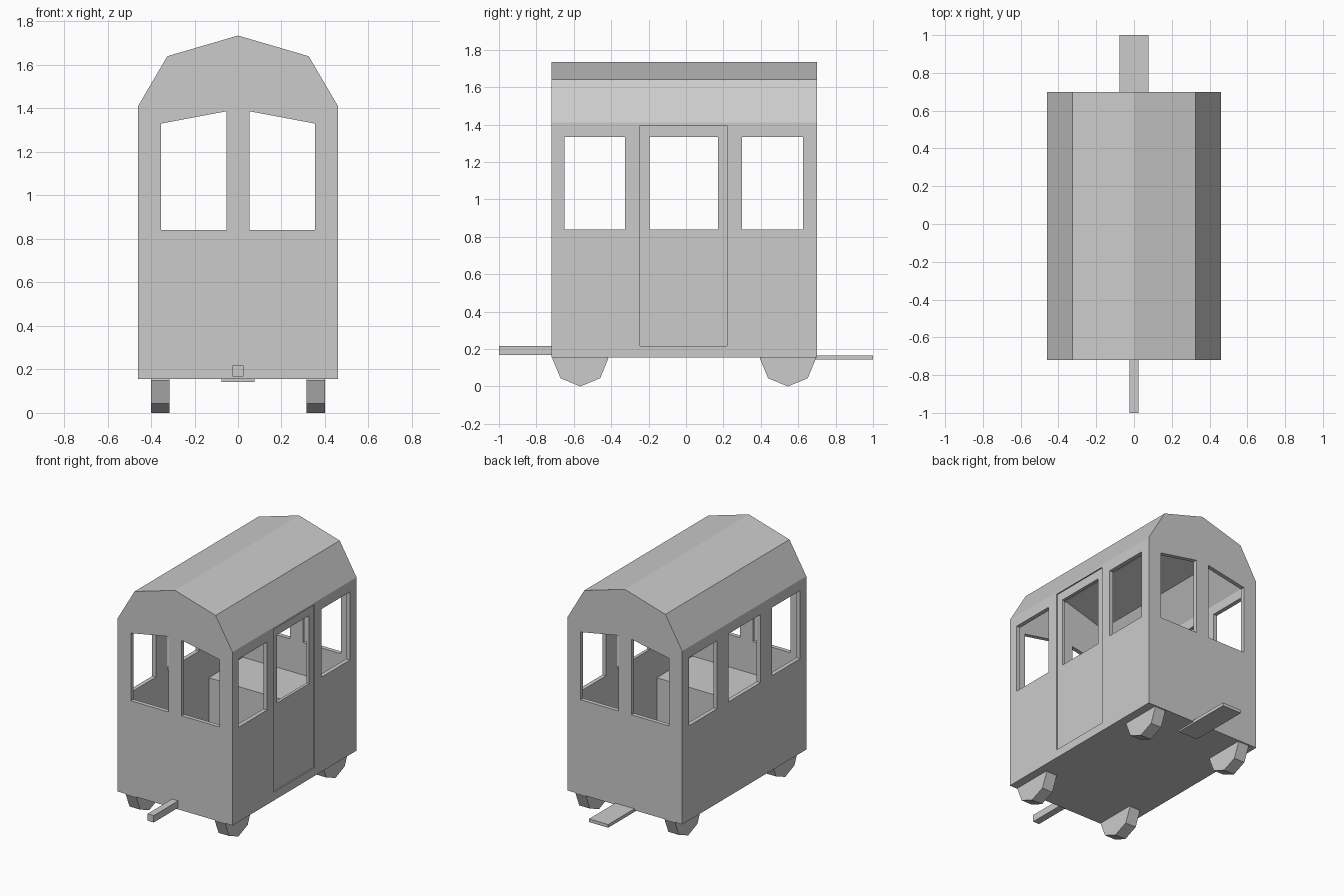
import bpy, bmesh, math

if "Cube" in bpy.data.objects:
    bpy.data.objects.remove(bpy.data.objects["Cube"])

Y0, Y1 = -0.72, 0.70      # body ends
WALL = 0.03


def new_object(name, bm):
    bmesh.ops.recalc_face_normals(bm, faces=bm.faces)
    mesh = bpy.data.meshes.new(name)
    bm.to_mesh(mesh)
    bm.free()
    ob = bpy.data.objects.new(name, mesh)
    bpy.context.collection.objects.link(ob)
    return ob


def prism(name, profile, y0, y1):
    """Extrude an (x, z) profile along y."""
    bm = bmesh.new()
    face = bm.faces.new([bm.verts.new((x, y0, z)) for x, z in profile])
    ext = bmesh.ops.extrude_face_region(bm, geom=[face])
    for v in ext["geom"]:
        if isinstance(v, bmesh.types.BMVert):
            v.co.y = y1
    return new_object(name, bm)


def box(name, x0, x1, y0, y1, z0, z1):
    return prism(name, [(x0, z0), (x1, z0), (x1, z1), (x0, z1)], y0, y1)


def mirrored(half):
    """Complete a half profile across x = 0."""
    return half + [(-x, z) for x, z in reversed(half) if x > 0]


def cut(ob, cutter):
    cutter.hide_render = True
    mod = ob.modifiers.new("cut", "BOOLEAN")
    mod.operation = "DIFFERENCE"
    mod.solver = "EXACT"
    mod.object = cutter
    bpy.context.view_layer.objects.active = ob
    bpy.ops.object.modifier_apply(modifier=mod.name)
    bpy.data.objects.remove(cutter)


# Hollow body with a faceted roof
outer = mirrored([(0.46, 0.155), (0.46, 1.41), (0.325, 1.64), (0, 1.735)])
inner = mirrored([(0.43, 0.185), (0.43, 1.40), (0.307, 1.613), (0, 1.704)])
body = prism("body_shell", outer, Y0, Y1)
cut(body, prism("cabin_space", inner, Y0 + WALL, Y1 - WALL))

# Shallow door recess on the right side only
cut(body, box("door_recess", 0.451, 0.6, -0.245, 0.22, 0.215, 1.395))

# Side windows, through both walls
for y0, y1 in ((-0.65, -0.325), (-0.195, 0.17), (0.30, 0.625)):
    cut(body, box("side_window", -1, 1, y0, y1, 0.84, 1.333))

# End windows with sloping tops, through both ends
for s in (-1, 1):
    window = [(s * 0.052, 0.84), (s * 0.355, 0.84), (s * 0.355, 1.33), (s * 0.052, 1.387)]
    cut(body, prism("end_window", window, -1, 1))

# Bench across each end of the cabin
box("front_bench", -0.43, 0.43, Y0 + WALL, -0.28, 0.185, 0.605)
box("back_bench", -0.43, 0.43, 0.28, Y1 - WALL, 0.185, 0.605)

# Eight-sided wheels with a corner pointing down
for end, y in (("front", -0.565), ("back", 0.545)):
    for side, x in (("left", -0.357), ("right", 0.357)):
        bpy.ops.mesh.primitive_cylinder_add(
            vertices=8, radius=0.15, depth=0.085,
            location=(x, y, 0.15), rotation=(0, math.pi / 2, 0))
        bpy.context.object.name = f"{end}_{side}_wheel"

# Front drawbar and rear hitch plate
box("front_drawbar", -0.025, 0.025, -1.0, Y0 + 0.01, 0.167, 0.217)
box("rear_hitch_plate", -0.077, 0.077, 0.55, 1.0, 0.143, 0.166)
